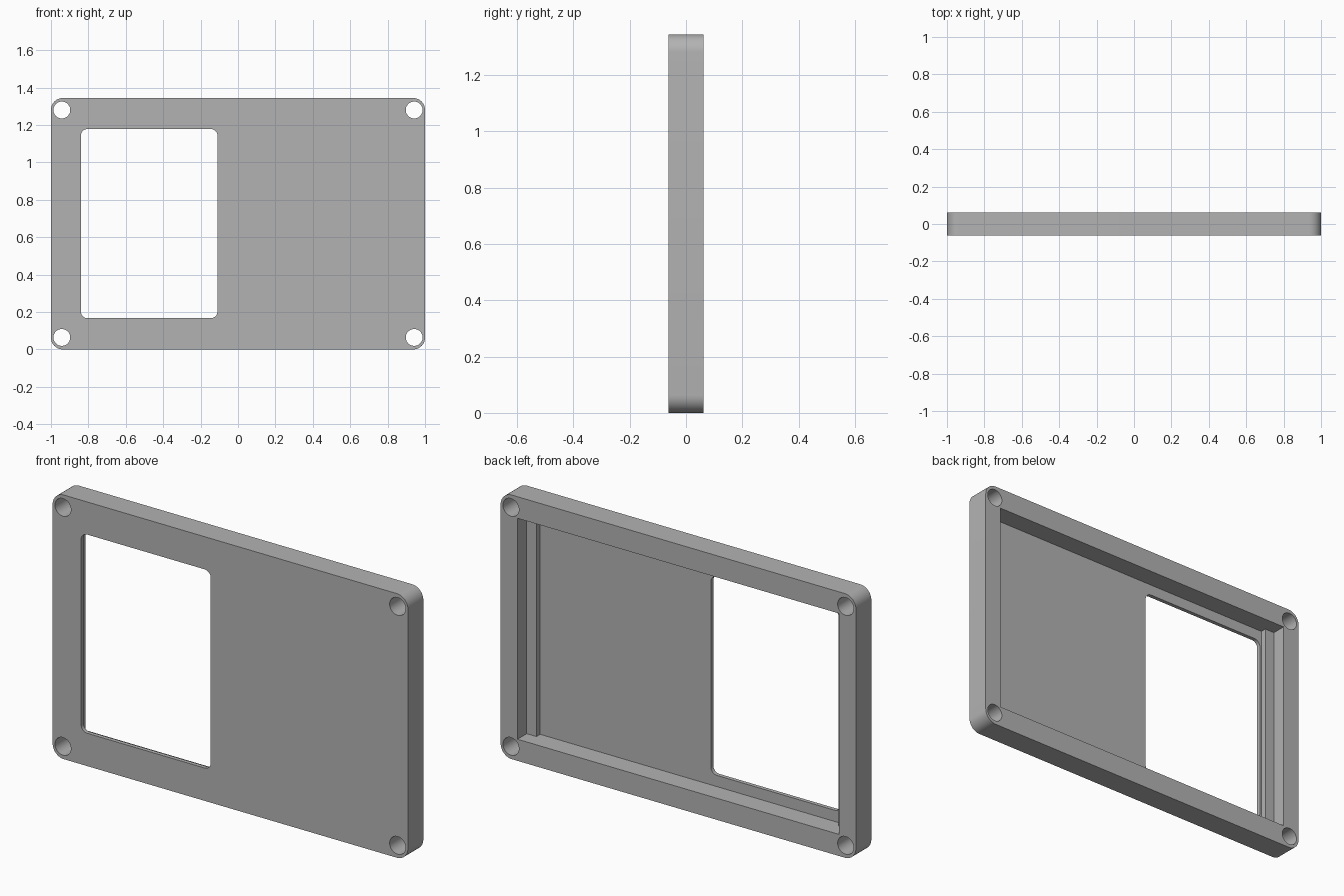
import bpy, bmesh, math

cube = bpy.data.objects.get("Cube")
if cube:
    bpy.data.objects.remove(cube, do_unlink=True)

WIDTH, HEIGHT, DEPTH = 2.0, 1.344, 0.124
MID = HEIGHT / 2
BACK = DEPTH / 2
FLOOR = -BACK + 0.02      # inner face of the thin front wall
LEDGE = FLOOR + 0.03      # top of the side ledges

grey = bpy.data.materials.new("plain grey")
grey.use_nodes = True
colour = (0.45, 0.45, 0.45, 1)
grey.diffuse_color = colour
grey.node_tree.nodes["Principled BSDF"].inputs["Base Color"].default_value = colour


def prism(name, x0, x1, z0, z1, y0, y1, radius=0.0, steps=10):
    """Rounded rectangle in the xz plane, extruded along y."""
    pts = []
    corners = [(x1, z1, -1, -1), (x0, z1, 1, -1), (x0, z0, 1, 1), (x1, z0, -1, 1)]
    for i, (x, z, sx, sz) in enumerate(corners):
        if not radius:
            pts.append((x, z))
            continue
        for k in range(steps + 1):
            a = math.pi / 2 * (i + k / steps)
            pts.append((x + sx * radius + radius * math.cos(a),
                        z + sz * radius + radius * math.sin(a)))
    bm = bmesh.new()
    face = bm.faces.new([bm.verts.new((x, y0, z)) for x, z in pts])
    ext = bmesh.ops.extrude_face_region(bm, geom=[face])
    moved = [v for v in ext["geom"] if isinstance(v, bmesh.types.BMVert)]
    bmesh.ops.translate(bm, verts=moved, vec=(0, y1 - y0, 0))
    bmesh.ops.remove_doubles(bm, verts=bm.verts, dist=1e-5)
    bmesh.ops.recalc_face_normals(bm, faces=bm.faces)
    mesh = bpy.data.meshes.new(name)
    bm.to_mesh(mesh)
    bm.free()
    mesh.materials.append(grey)
    obj = bpy.data.objects.new(name, mesh)
    bpy.context.collection.objects.link(obj)
    return obj


# Outer body with rounded corners
body = prism("bezel_plate", -WIDTH / 2, WIDTH / 2, 0, HEIGHT, -BACK, BACK, 0.063)

# Rear pocket: a wide step over the ledges, then a narrower one to the floor
cutters = [
    prism("pocket_cutter", -0.905, 0.905, 0.11, HEIGHT - 0.11, LEDGE, BACK + 0.1),
    prism("floor_cutter", -0.85, 0.85, 0.11, HEIGHT - 0.11, FLOOR, LEDGE + 0.03),
    # Screen window
    prism("window_cutter", -0.84, -0.11, 0.167, 1.178, -BACK - 0.1, BACK + 0.1, 0.035),
]

# Corner screw holes
R = 0.045
for x in (-0.942, 0.942):
    for z in (0.064, HEIGHT - 0.064):
        cutters.append(prism("hole_cutter", x - R, x + R, z - R, z + R,
                             -BACK - 0.1, BACK + 0.1, R))

for cutter in cutters:
    mod = body.modifiers.new(cutter.name, 'BOOLEAN')
    mod.operation = 'DIFFERENCE'
    mod.solver = 'EXACT'
    mod.object = cutter

# Bake the cuts and remove the cutters
deps = bpy.context.evaluated_depsgraph_get()
baked = bpy.data.meshes.new_from_object(body.evaluated_get(deps))
body.modifiers.clear()
body.data = baked
for cutter in cutters:
    bpy.data.objects.remove(cutter, do_unlink=True)

# Smooth curves, crisp edges
bpy.ops.object.select_all(action='DESELECT')
body.select_set(True)
bpy.context.view_layer.objects.active = body
bpy.ops.object.shade_smooth_by_angle(angle=math.radians(30))
